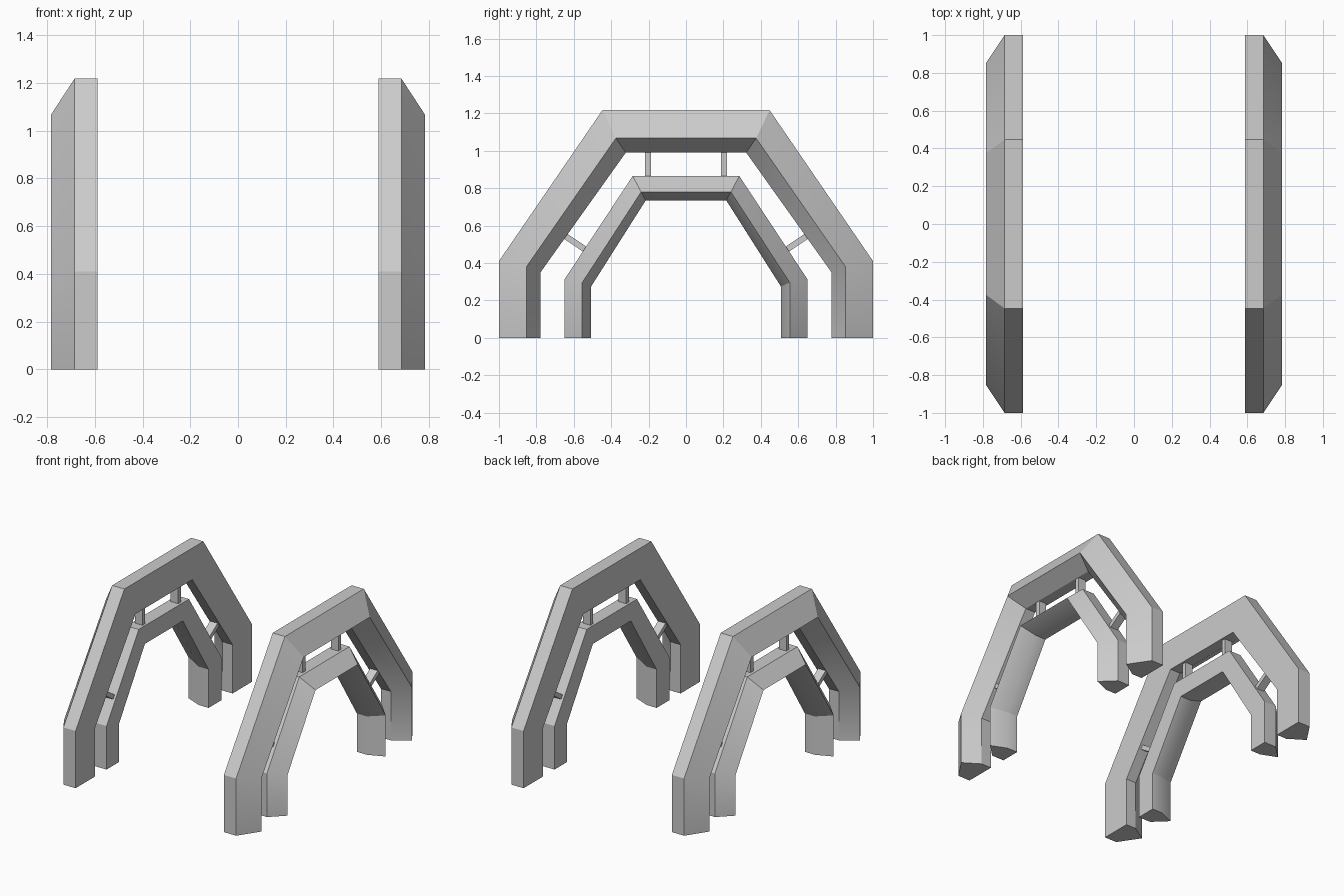
import bpy, bmesh, math
from mathutils import Matrix, Vector

cube = bpy.data.objects.get("Cube")
if cube:
    bpy.data.objects.remove(cube, do_unlink=True)

grey = bpy.data.materials.new("plain_grey")
grey.use_nodes = True
colour = (0.6, 0.6, 0.6, 1)
grey.diffuse_color = colour
grey.node_tree.nodes["Principled BSDF"].inputs["Base Color"].default_value = colour

X_IN, X_OUT = 0.588, 0.783


def finish(name, bm):
    bmesh.ops.recalc_face_normals(bm, faces=bm.faces)
    mesh = bpy.data.meshes.new(name)
    bm.to_mesh(mesh)
    bm.free()
    mesh.materials.append(grey)
    obj = bpy.data.objects.new(name, mesh)
    bpy.context.collection.objects.link(obj)
    bpy.ops.object.select_all(action='DESELECT')
    obj.select_set(True)
    bpy.context.view_layer.objects.active = obj
    bpy.ops.object.shade_smooth_by_angle(angle=math.radians(30))


def arch(name, side, outer, middle, inner):
    """Each line is (leg y, shoulder z, crown y, crown z), swept over five section corners."""
    section = [(X_IN, outer), (0.685, outer), (X_OUT, middle), (0.668, inner), (X_IN, inner)]
    bm = bmesh.new()
    rails = []
    for x, (leg, shoulder, crown, top) in section:
        half = [(leg, 0), (leg, shoulder), (crown, top)]
        path = half + [(-y, z) for y, z in reversed(half)]
        rails.append([bm.verts.new((side * x, y, z)) for y, z in path])
    for a, b in zip(rails, rails[1:] + rails[:1]):
        for i in range(len(a) - 1):
            bm.faces.new((a[i], a[i + 1], b[i + 1], b[i]))
    for end in (0, -1):
        bm.faces.new([rail[end] for rail in rails])
    finish(name, bm)


def strut(name, side, y, z, length, tilt):
    bm = bmesh.new()
    bmesh.ops.create_cube(bm, size=1)
    place = (Matrix.Translation(Vector((side * 0.635, y, z)))
             @ Matrix.Rotation(tilt, 4, 'X')
             @ Matrix.Diagonal((0.06, 0.032, length, 1)))
    bm.transform(place)
    finish(name, bm)


for label, side in (("left", 1), ("right", -1)):
    # Large and small nested arches
    arch(label + "_outer_arch", side, (1.0, 0.41, 0.447, 1.217),
         (0.853, 0.38, 0.375, 1.067), (0.778, 0.35, 0.322, 0.99))
    arch(label + "_inner_arch", side, (0.65, 0.312, 0.285, 0.865),
         (0.555, 0.295, 0.24, 0.78), (0.507, 0.275, 0.215, 0.735))
    # Short struts joining the two arches
    for end, way in (("back", 1), ("front", -1)):
        strut(f"{label}_{end}_top_strut", side, way * 0.203, 0.93, 0.16, 0)
        strut(f"{label}_{end}_slope_strut", side, way * 0.595, 0.51, 0.14,
              -way * math.radians(56))
